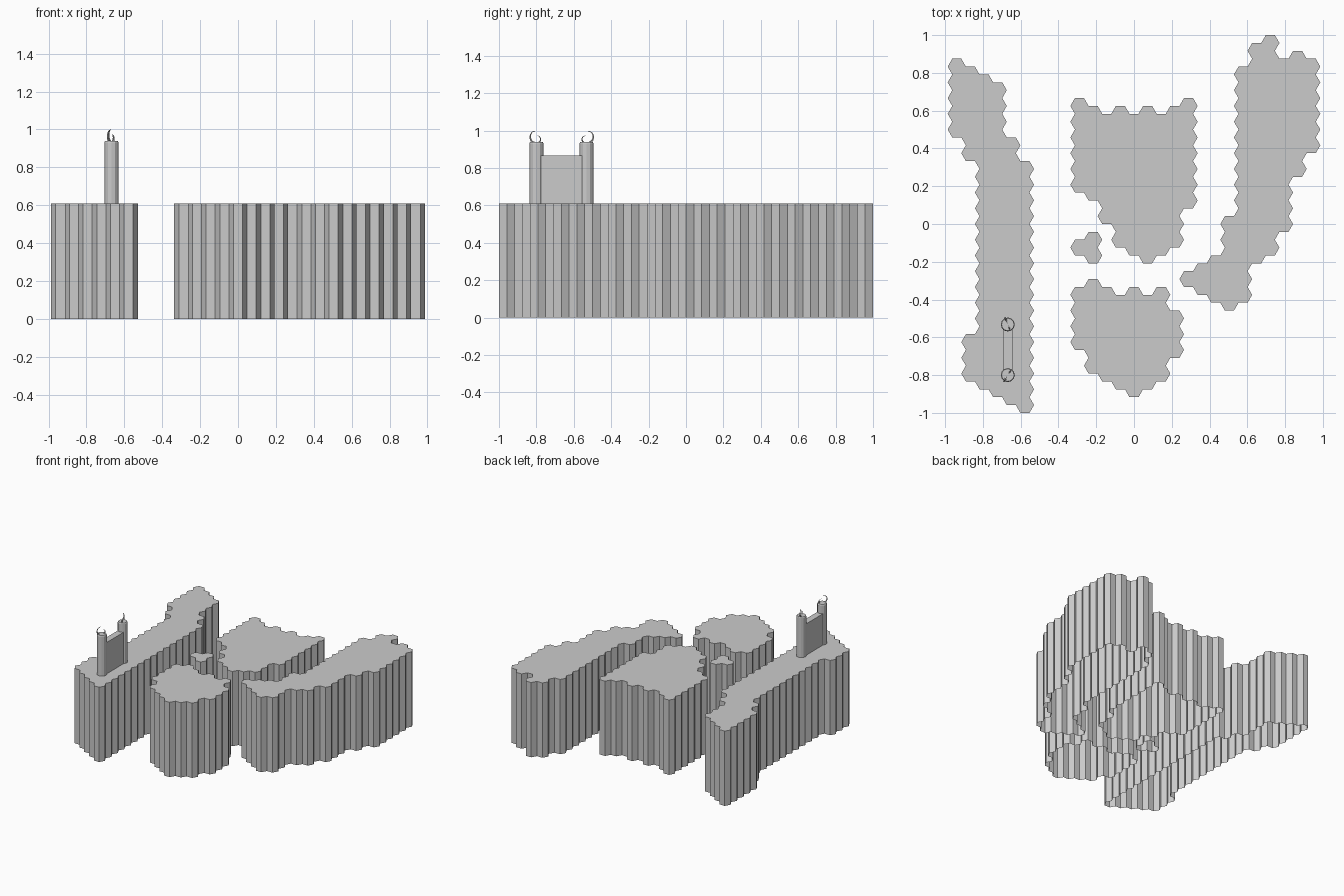
import bpy, bmesh, math
from mathutils import Vector

if "Cube" in bpy.data.objects:
    bpy.data.objects.remove(bpy.data.objects["Cube"])

H = 1 / 12                 # hex height
R = H / math.sqrt(3)       # hex radius
TOP = 0.61


def add(name, bm):
    me = bpy.data.meshes.new(name)
    bm.to_mesh(me)
    bm.free()
    ob = bpy.data.objects.new(name, me)
    bpy.context.collection.objects.link(ob)
    return ob


def island(name, columns):
    """Columns are (column index, top, bottom) in half hex heights."""
    bm = bmesh.new()
    verts = {}

    def vert(x, y):
        key = (round(x, 3), round(y, 3))
        if key not in verts:
            verts[key] = bm.verts.new((x, y, TOP))
        return verts[key]

    for i, top, bottom in columns:
        for k in range(bottom + 1, top, 2):
            cx, cy = i * 1.5 * R, k * H / 2
            bm.faces.new([vert(cx + R * math.cos(a * math.pi / 3),
                               cy + R * math.sin(a * math.pi / 3)) for a in range(6)])
    # cliff walls, open underneath
    rim = [e for e in bm.edges if e.is_boundary]
    out = bmesh.ops.extrude_edge_only(bm, edges=rim)
    for v in out["geom"]:
        if isinstance(v, bmesh.types.BMVert):
            v.co.z = 0
    bmesh.ops.recalc_face_normals(bm, faces=bm.faces[:])
    bm.normal_update()
    if max(bm.faces, key=lambda f: f.calc_center_median().z).normal.z < 0:
        bmesh.ops.reverse_faces(bm, faces=bm.faces[:])
    return add(name, bm)


# Hexagon-edged plateaus
island("west_plateau", [(-13, 21, 11), (-12, 20, 8), (-12, -14, -20), (-11, 19, -21),
                        (-10, 18, -22), (-9, 11, -23), (-8, 8, -24)])
island("north_plateau", [(-4, 16, 4), (-3, 15, 3), (-2, 14, 0), (-1, 15, -3), (0, 14, -4),
                         (1, 15, -5), (2, 14, -4), (3, 15, -3), (4, 16, 2)])
island("small_plateau", [(-4, -2, -4), (-3, -1, -5)])
island("south_plateau", [(-4, -8, -16), (-3, -7, -19), (-2, -8, -20), (-1, -9, -21),
                         (0, -8, -22), (1, -9, -21), (2, -8, -20), (3, -11, -17)])
island("east_plateau", [(4, -6, -8), (5, -5, -9), (6, -4, -10), (7, 1, -11), (8, 20, -10),
                        (9, 23, -5), (10, 24, -4), (11, 21, -1), (12, 22, 6), (13, 21, 9)])

# Gate between two horned towers
GX, Y0, Y1 = -0.668, -0.80, -0.532


def tower(name, y):
    bm = bmesh.new()
    rings = []
    for r, z in ((0.037, TOP), (0.037, 0.932), (0.033, 0.94)):
        rings.append([bm.verts.new((GX + r * math.cos(a * math.pi / 6),
                                    y + r * math.sin(a * math.pi / 6), z)) for a in range(12)])
    for lo, hi in zip(rings, rings[1:]):
        for a in range(12):
            b = (a + 1) % 12
            bm.faces.new((lo[a], lo[b], hi[b], hi[a]))
    bm.faces.new(rings[-1])
    bm.faces.new(rings[0][::-1])
    add(name, bm)


def horn(name, y, angle, size):
    """Tapered crescent bulging outward along the given heading."""
    d = Vector((math.cos(angle), math.sin(angle), 0))
    side = Vector((-d.y, d.x, 0))
    bm = bmesh.new()
    prev, n, m = None, 10, 6
    for s in range(n + 1):
        t = s / n
        a = math.radians(-75 + 165 * t)
        radial = d * math.cos(a) + Vector((0, 0, math.sin(a)))
        c = Vector((GX, y, 0.934 + size)) + d * 0.007 + radial * size
        r = 0.0065 * (1 - 0.85 * t) * (size / 0.032) ** 0.5
        ring = [bm.verts.new(c + r * (radial * math.cos(2 * math.pi * j / m)
                                      + side * math.sin(2 * math.pi * j / m))) for j in range(m)]
        if prev:
            for j in range(m):
                k = (j + 1) % m
                bm.faces.new((prev[j], prev[k], ring[k], ring[j]))
        else:
            bm.faces.new(ring)
        prev = ring
    bm.faces.new(prev)
    bmesh.ops.recalc_face_normals(bm, faces=bm.faces[:])
    add(name, bm)


for label, y, heading in (("front", Y0, -122), ("back", Y1, 112)):
    tower(label + "_tower", y)
    horn(label + "_large_horn", y, math.radians(heading), 0.032)
    horn(label + "_small_horn", y, math.radians(heading + 180), 0.019)

# Gate wall
bm = bmesh.new()
bmesh.ops.create_cube(bm, size=1)
for v in bm.verts:
    v.co = (GX + v.co.x * 0.052, (Y0 + Y1) / 2 + v.co.y * (Y1 - Y0 - 0.04),
            (TOP + 0.866) / 2 + v.co.z * (0.866 - TOP))
add("gate_wall", bm)
